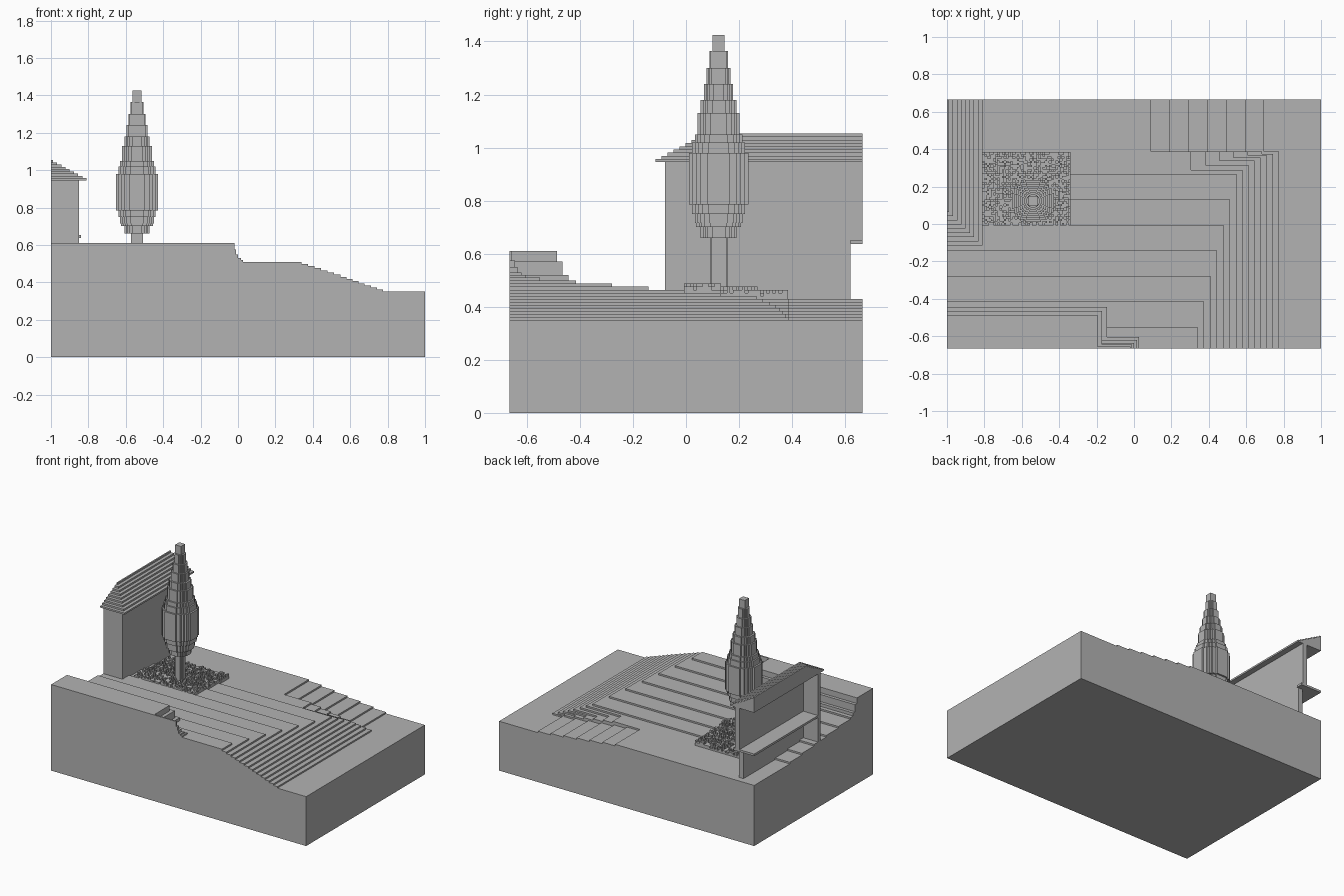
import bpy, bmesh, random

random.seed(4)
old = bpy.data.objects.get("Cube")
if old:
    bpy.data.objects.remove(old, do_unlink=True)

GREY = (0.45, 0.45, 0.45, 1)
stone = bpy.data.materials.new("plain grey")
stone.use_nodes = True
stone.diffuse_color = GREY
stone.node_tree.nodes["Principled BSDF"].inputs["Base Color"].default_value = GREY

V = 0.0115      # size of one small block
DEPTH = 0.665   # half depth of the plot


def finish(name, bm):
    bmesh.ops.remove_doubles(bm, verts=bm.verts, dist=1e-5)
    bmesh.ops.recalc_face_normals(bm, faces=bm.faces)
    me = bpy.data.meshes.new(name)
    bm.to_mesh(me)
    bm.free()
    me.materials.append(stone)
    bpy.context.collection.objects.link(bpy.data.objects.new(name, me))


def add_prism(bm, outline, z0, z1):
    low = [bm.verts.new((x, y, z0)) for x, y in outline]
    high = [bm.verts.new((x, y, z1)) for x, y in outline]
    bm.faces.new(low[::-1])
    bm.faces.new(high)
    for i in range(len(low)):
        j = (i + 1) % len(low)
        bm.faces.new((low[i], low[j], high[j], high[i]))


def box(name, x0, x1, y0, y1, z0, z1):
    bm = bmesh.new()
    add_prism(bm, [(x0, y0), (x1, y0), (x1, y1), (x0, y1)], z0, z1)
    finish(name, bm)


def height_blocks(name, xs, ys, height, base):
    """Blocky ground: one flat top per grid cell, upright faces at every step."""
    bm = bmesh.new()
    nx, ny = len(xs) - 1, len(ys) - 1
    h = [[height((xs[i] + xs[i + 1]) / 2, (ys[j] + ys[j + 1]) / 2)
          for j in range(ny)] for i in range(nx)]

    def at(i, j):
        return h[i][j] if 0 <= i < nx and 0 <= j < ny else base

    def quad(points):
        bm.faces.new([bm.verts.new(p) for p in points])

    for i in range(nx + 1):
        for j in range(ny + 1):
            x, y, top = xs[i], ys[j], at(i, j)
            if i < nx and j < ny:
                X, Y = xs[i + 1], ys[j + 1]
                quad([(x, y, top), (X, y, top), (X, Y, top), (x, Y, top)])
            if j < ny and abs(at(i - 1, j) - top) > 1e-6:
                a, b, Y = at(i - 1, j), top, ys[j + 1]
                if a > b:
                    quad([(x, y, b), (x, Y, b), (x, Y, a), (x, y, a)])
                else:
                    quad([(x, Y, a), (x, y, a), (x, y, b), (x, Y, b)])
            if i < nx and abs(at(i, j - 1) - top) > 1e-6:
                a, b, X = at(i, j - 1), top, xs[i + 1]
                if a > b:
                    quad([(X, y, b), (x, y, b), (x, y, a), (X, y, a)])
                else:
                    quad([(x, y, a), (X, y, a), (X, y, b), (x, y, b)])
    quad([(xs[0], ys[0], base), (xs[0], ys[-1], base),
          (xs[-1], ys[-1], base), (xs[-1], ys[0], base)])
    me = bpy.data.meshes.new(name)
    bm.to_mesh(me)
    bm.free()
    me.materials.append(stone)
    bpy.context.collection.objects.link(bpy.data.objects.new(name, me))


# Terraces: (right limit, back limit, top)
terraces = [(0.34 + 0.0345 * k, -0.55 + 0.136 * k, 0.51 - V * k) for k in range(7)]
near_back = [0.29, 0.315, 0.34, 0.355, 0.365, 0.375, 0.387]
for k in range(7):
    top = 0.51 - V * (k + 7)
    terraces.append((0.58 + 0.0325 * k, near_back[k], top))
    terraces.append((0.305 + 0.076 * k, 0.387, top))      # inner strip
    terraces.append((0.09 + 0.101 * k, DEPTH, top))       # back ramp
# Raised front bank and its stepped end
terraces += [(-0.195, -0.487, 0.61), (-0.17, -0.465, 0.57), (-0.145, -0.443, 0.52),
             (-0.02, -0.655, 0.61), (-0.01, -0.645, 0.575), (0.0, -0.635, 0.55),
             (0.015, -0.62, 0.53), (0.027, -0.605, 0.52)]


def ground(x, y):
    return max([0.35] + [t for right, back, t in terraces if x < right and y < back])


def cuts(values, end):
    return sorted({round(v, 4) for v in values} | {-end, end})


height_blocks("terraced_ground", cuts([t[0] for t in terraces], 1.0),
              cuts([t[1] for t in terraces], DEPTH), ground, 0.0)

# Rough planting bed
height_blocks("planting_bed", [-0.81 + V * i for i in range(42)],
              [-0.007 + V * j for j in range(35)],
              lambda x, y: ground(x, y) + V * random.choice((1, 2, 2, 3)), 0.425)

# Tree trunk and stepped foliage: (bottom, radius)
TX, TY = -0.54, 0.123


def blocky_round(r):
    """Stepped round outline about the tree axis."""
    quarter = [(1, 0.38), (0.88, 0.38), (0.88, 0.62), (0.75, 0.62), (0.75, 0.75),
               (0.62, 0.75), (0.62, 0.88), (0.38, 0.88), (0.38, 1)]
    pts = []
    for _ in range(4):
        pts += quarter
        quarter = [(-y, x) for x, y in quarter]
    return [(TX + r * x, TY + r * y) for x, y in pts]


bm = bmesh.new()
add_prism(bm, blocky_round(0.033), 0.44, 0.67)
finish("tree_trunk", bm)

foliage = [(0.66, 0.068), (0.70, 0.085), (0.715, 0.09), (0.75, 0.10), (0.785, 0.112),
           (0.98, 0.10), (1.02, 0.09), (1.05, 0.079), (1.13, 0.068), (1.18, 0.055),
           (1.24, 0.045), (1.30, 0.035)]
bm = bmesh.new()
for i, (z, r) in enumerate(foliage):
    add_prism(bm, blocky_round(r), z, foliage[i + 1][0] if i + 1 < len(foliage) else 1.365)
finish("tree_foliage", bm)
box("tree_tip", TX - 0.023, TX + 0.023, TY - 0.023, TY + 0.023, 1.365, 1.425)

# House corner: walls, floor, doorway post
box("house_front_wall", -1, -0.85, -0.08, -0.05, 0.42, 0.95)
box("house_side_wall_lower", -0.885, -0.85, -0.05, 0.62, 0.42, 0.65)
box("house_side_wall_upper", -0.885, -0.85, -0.05, DEPTH, 0.65, 0.95)
box("house_floor", -1, -0.84, 0.62, DEPTH, 0.637, 0.652)
box("house_inner_floor", -1, -0.885, -0.05, 0.62, 0.637, 0.652)

# Stepped hipped roof
bm = bmesh.new()
for i in range(9):
    x, y, z = -0.81 - 0.0225 * i, -0.115 + 0.0225 * i, 0.945 + 0.012 * i
    add_prism(bm, [(-1, y), (x, y), (x, DEPTH), (-1, DEPTH)], z, z + 0.012)
finish("house_roof", bm)
